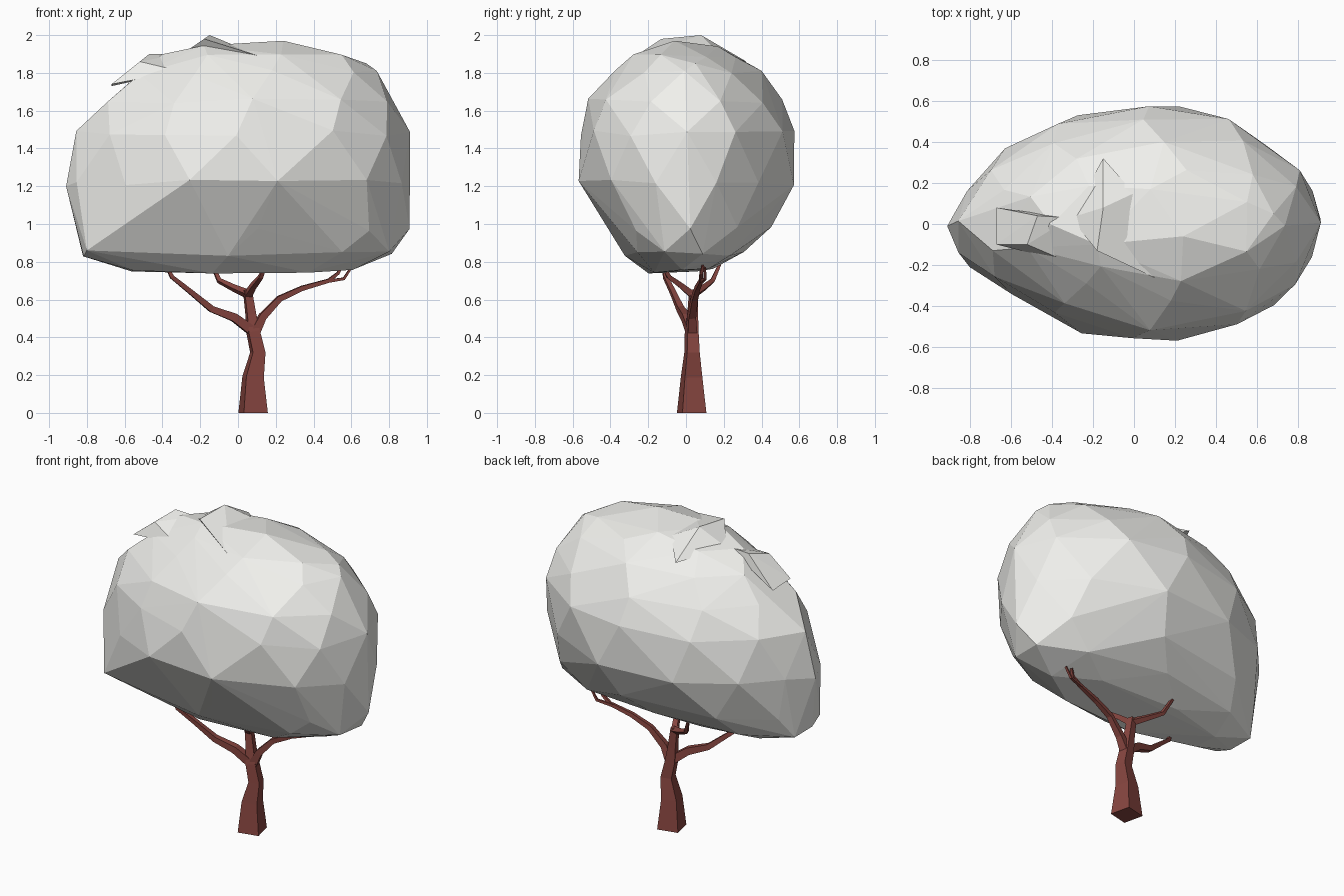
import bpy, bmesh, math, random
from mathutils import Vector

random.seed(5)


def material(name, colour):
    mat = bpy.data.materials.new(name)
    mat.diffuse_color = (*colour, 1)
    return mat


bark = material("bark", (0.24, 0.06, 0.05))
foliage = material("foliage", (0.87, 0.87, 0.84))


def finish(bm, name, mat):
    bmesh.ops.recalc_face_normals(bm, faces=bm.faces)
    me = bpy.data.meshes.new(name)
    bm.to_mesh(me)
    bm.free()
    me.materials.append(mat)
    ob = bpy.data.objects.new(name, me)
    bpy.context.collection.objects.link(ob)
    return ob


def hull(name, points):
    bm = bmesh.new()
    for p in points:
        bm.verts.new(p)
    res = bmesh.ops.convex_hull(bm, input=bm.verts[:])
    loose = {g for g in res["geom_interior"] + res["geom_unused"]
             if isinstance(g, bmesh.types.BMVert)}
    bmesh.ops.delete(bm, geom=list(loose), context="VERTS")
    return finish(bm, name, foliage)


def limb(name, stations):
    """Four-sided tapering limb through (x, y, z, radius) stations."""
    bm = bmesh.new()
    pts = [Vector(s[:3]) for s in stations]
    rings = []
    for i, p in enumerate(pts):
        a, b = pts[max(i - 1, 0)], pts[min(i + 1, len(pts) - 1)]
        q = Vector((0, 0, 1)).rotation_difference(b - a)
        r = stations[i][3]
        ring = []
        for k in range(4):
            t = math.radians(58 + 90 * k)
            ring.append(bm.verts.new(p + q @ Vector((r * math.cos(t), r * math.sin(t), 0))))
        rings.append(ring)
    for lo, hi in zip(rings, rings[1:]):
        for k in range(4):
            bm.faces.new((lo[k], lo[k - 1], hi[k - 1], hi[k]))
    bm.faces.new(rings[0])
    bm.faces.new(rings[-1])
    return finish(bm, name, bark)


# Plan outline of the crown: (angle in degrees, reach relative to an ellipse)
outline = [(0, 1.0), (19, 1.0), (39, 0.97), (72, 1.05), (94, 1.0), (128, 0.96), (159, 0.93),
           (180, 1.0), (203, 0.95), (228, 0.86), (251, 0.96), (265, 1.0), (304, 1.03),
           (340, 0.99), (360, 1.0)]


def reach(deg):
    for (a, ra), (b, rb) in zip(outline, outline[1:]):
        if a <= deg <= b:
            return ra + (rb - ra) * (deg - a) / (b - a)


# Crown: jittered lopsided levels (z, x min, x max, y min, y max, sides)
levels = [
    (0.75, -0.68, 0.60, -0.20, 0.15, 7),
    (0.84, -0.89, 0.85, -0.32, 0.30, 10),
    (0.97, -0.88, 0.90, -0.40, 0.44, 9),
    (1.22, -0.90, 0.90, -0.57, 0.56, 12),
    (1.48, -0.85, 0.91, -0.55, 0.56, 12),
    (1.65, -0.73, 0.84, -0.51, 0.50, 10),
    (1.80, -0.58, 0.73, -0.37, 0.39, 9),
    (1.89, -0.40, 0.60, -0.28, 0.26, 7),
]
crown = [(-0.91, -0.01, 1.2), (-0.33, 0.0, 1.88), (-0.18, -0.10, 1.945), (0.24, -0.06, 1.97),
         (0.08, 0.17, 1.94), (-0.80, -0.21, 0.86), (0.68, 0.05, 1.85)]
for i, (z, x0, x1, y0, y1, n) in enumerate(levels):
    for k in range(n):
        deg = (k + 0.5 * (i % 2) + random.uniform(-0.1, 0.1)) * 360 / n % 360
        r, t = 1.01 * reach(deg), math.radians(deg)
        x = (x0 + x1) / 2 + (x1 - x0) / 2 * r * math.cos(t)
        y = (y0 + y1) / 2 + (y1 - y0) / 2 * r * math.sin(t)
        crown.append((max(-0.91, min(0.91, x)), y, z + random.uniform(-0.015, 0.015)))
hull("crown", crown)

# Two small ridges on top of the crown
hull("crown_ridge_left", [(-0.67, 0.08, 1.73), (-0.47, 0.04, 1.90), (-0.31, 0.03, 1.90),
                          (-0.31, -0.19, 1.81), (-0.52, -0.10, 1.86), (-0.67, -0.10, 1.74)])
hull("crown_ridge_top", [(-0.15, 0.08, 2.0), (-0.15, 0.32, 1.86), (-0.18, -0.13, 1.98),
                         (0.0, 0.15, 1.93), (0.0, -0.05, 1.93), (-0.31, 0.03, 1.89),
                         (0.14, -0.28, 1.88)])

# Trunk
limb("trunk", [(0.08, 0.03, 0, 0.092), (0.08, 0.03, 0.19, 0.067), (0.105, 0.032, 0.32, 0.048),
               (0.08, 0.03, 0.43, 0.043), (0.068, 0.035, 0.52, 0.034), (0.05, 0.04, 0.65, 0.028)])

# Main branches and twigs
limb("left_branch", [(0.08, 0.03, 0.43, 0.036), (-0.02, 0.0, 0.505, 0.031),
                     (-0.14, -0.03, 0.55, 0.024), (-0.25, -0.07, 0.64, 0.019),
                     (-0.35, -0.11, 0.72, 0.015), (-0.38, -0.12, 0.78, 0.010)])
limb("right_branch", [(0.085, 0.03, 0.42, 0.036), (0.13, 0.03, 0.51, 0.028),
                      (0.22, 0.045, 0.605, 0.022), (0.34, 0.06, 0.66, 0.018),
                      (0.48, 0.08, 0.70, 0.014), (0.53, 0.08, 0.74, 0.011),
                      (0.55, 0.09, 0.78, 0.009)])
limb("right_twig", [(0.46, 0.08, 0.695, 0.013), (0.56, 0.10, 0.71, 0.010),
                    (0.60, 0.10, 0.77, 0.008)])
limb("upper_left_branch", [(0.05, 0.04, 0.63, 0.025), (-0.02, 0.09, 0.66, 0.020),
                           (-0.10, 0.14, 0.70, 0.016), (-0.14, 0.18, 0.79, 0.010)])
limb("upper_right_branch", [(0.05, 0.04, 0.62, 0.027), (0.08, -0.02, 0.67, 0.021),
                            (0.12, -0.09, 0.72, 0.016), (0.15, -0.13, 0.79, 0.010)])
